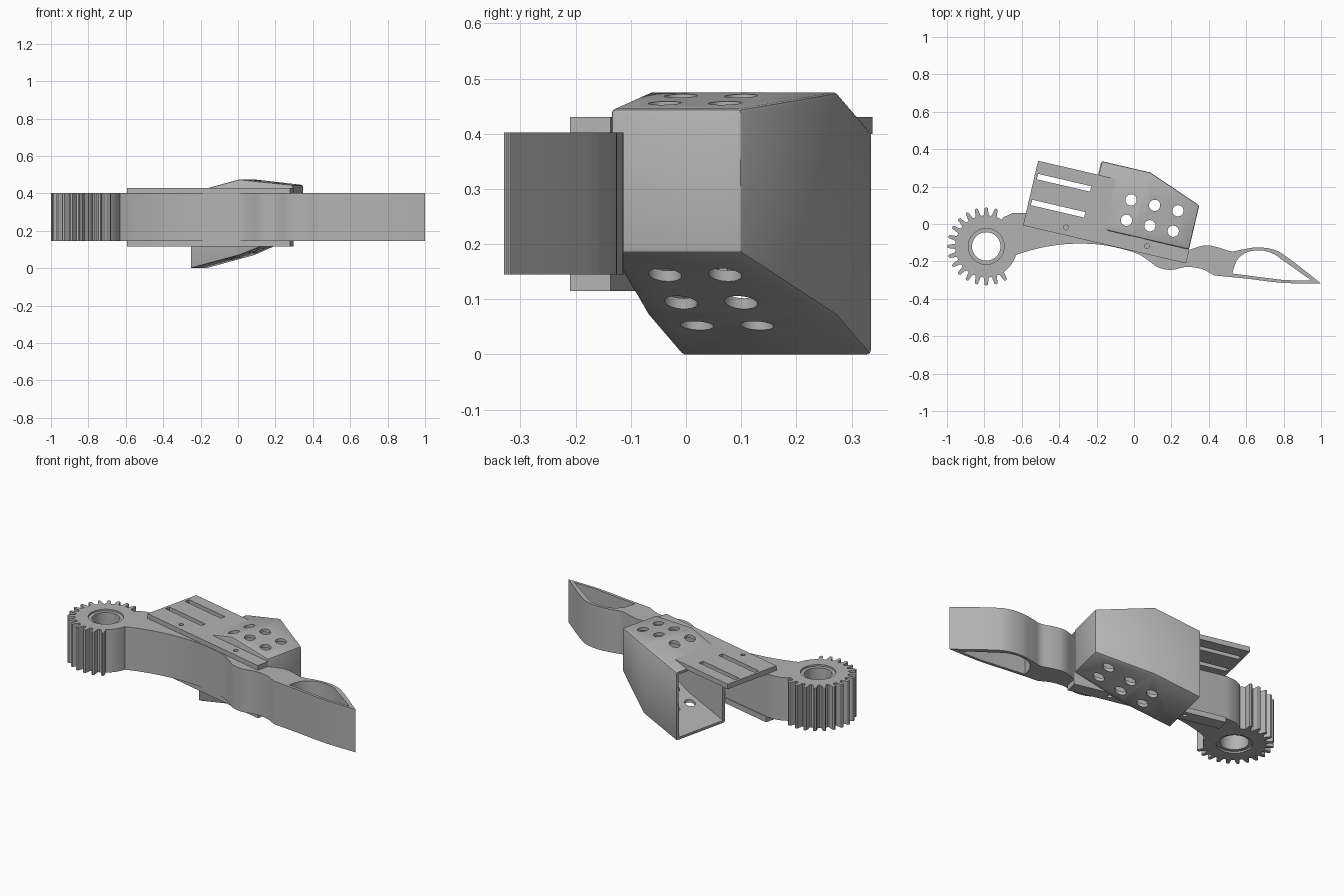
import bpy, bmesh, math
from mathutils import Vector, Matrix

cube = bpy.data.objects.get("Cube")
if cube:
    bpy.data.objects.remove(cube, do_unlink=True)

GREY = (0.45, 0.45, 0.45, 1)
mat = bpy.data.materials.new("light grey")
mat.use_nodes = True
mat.diffuse_color = GREY
mat.node_tree.nodes["Principled BSDF"].inputs["Base Color"].default_value = GREY

TILT = Matrix.Rotation(math.radians(-13.1), 4, 'Z')   # mount frame
Z0, Z1 = 0.145, 0.402                                 # arm height


def make(name, bm, frame=None):
    bmesh.ops.recalc_face_normals(bm, faces=bm.faces)
    if frame:
        bm.transform(frame)
    me = bpy.data.meshes.new(name)
    bm.to_mesh(me)
    bm.free()
    ob = bpy.data.objects.new(name, me)
    me.materials.append(mat)
    bpy.context.collection.objects.link(ob)
    return ob


def prism(name, pts, z0, z1, frame=None):
    bm = bmesh.new()
    face = bm.faces.new([bm.verts.new((x, y, z0)) for x, y in pts])
    up = bmesh.ops.extrude_face_region(bm, geom=[face])["geom"]
    bmesh.ops.translate(bm, vec=(0, 0, z1 - z0),
                        verts=[g for g in up if isinstance(g, bmesh.types.BMVert)])
    return make(name, bm, frame)


def disc(x, y, r, n=40):
    return [(x + r * math.cos(2 * math.pi * i / n), y + r * math.sin(2 * math.pi * i / n))
            for i in range(n)]


def smooth_path(pts, steps=6):
    """Catmull-Rom curve through the points."""
    p = [Vector(q) for q in pts]
    p = [2 * p[0] - p[1]] + p + [2 * p[-1] - p[-2]]
    out = []
    for a, b, c, d in zip(p, p[1:], p[2:], p[3:]):
        for k in range(steps):
            t = k / steps
            out.append(0.5 * (2 * b + (c - a) * t + (2 * a - 5 * b + 4 * c - d) * t * t
                              + (3 * b - a - 3 * c + d) * t ** 3))
    return [tuple(v) for v in out + [p[-2]]]


def select(ob):
    bpy.ops.object.select_all(action='DESELECT')
    ob.select_set(True)
    bpy.context.view_layer.objects.active = ob


def combine(ob, others, op='DIFFERENCE'):
    for other in others:
        m = ob.modifiers.new("cut", 'BOOLEAN')
        m.operation, m.solver, m.object = op, 'EXACT', other
        select(ob)
        bpy.ops.object.modifier_apply(modifier=m.name)
        bpy.data.objects.remove(other, do_unlink=True)


def finish(ob):
    select(ob)
    bpy.ops.object.shade_smooth_by_angle(angle=math.radians(30))


# Arm: curved front edge, straight back against the mount, pointed claw
front = smooth_path([(-0.75, -0.215), (-0.6, -0.155), (-0.45, -0.118), (-0.3, -0.105),
                     (-0.15, -0.115), (0, -0.152), (0.07, -0.19), (0.13, -0.232),
                     (0.2, -0.245), (0.28, -0.23), (0.36, -0.24), (0.43, -0.275)])
under = smooth_path([(0.6, -0.292), (0.8, -0.315), (1.0, -0.318)])
back = smooth_path([(1.0, -0.318), (0.83, -0.185), (0.75, -0.138), (0.66, -0.125),
                    (0.58, -0.136), (0.52, -0.146), (0.45, -0.125), (0.38, -0.114),
                    (0.29, -0.14)])[1:]
arm = prism("arm", front + under + back + [(-0.58, 0.06), (-0.65, 0.058), (-0.7, 0.035),
                                           (-0.74, -0.05)], Z0, Z1)
window = smooth_path([(0.525, -0.265), (0.55, -0.195), (0.6, -0.153), (0.67, -0.141),
                      (0.74, -0.157), (0.8, -0.197), (0.95, -0.303)])
window_cut = prism("window_cut", window + [(0.8, -0.3)], 0, 1)

# Gear: teeth stop where the arm joins
GX, GY, TEETH = -0.79, -0.12, 24
outline = []
for i in range(TEETH):
    a = 2 * math.pi * i / TEETH
    toothed = 60 <= math.degrees(a) <= 305
    for off, r in ((-0.5, 0.165), (-0.3, 0.168), (-0.16, 0.205), (0, 0.21),
                   (0.16, 0.205), (0.3, 0.168)):
        t = a + off * 2 * math.pi / TEETH
        r = r if toothed else 0.165
        outline.append((GX + r * math.cos(t), GY + r * math.sin(t)))
gear = prism("gear", outline, Z0, Z1)
combine(arm, [gear], 'UNION')
combine(arm, [window_cut,
              prism("bore", disc(GX, GY, 0.076), 0, 1),
              prism("recess_top", disc(GX, GY, 0.096), Z1 - 0.01, 1),
              prism("recess_bottom", disc(GX, GY, 0.096), 0, Z0 + 0.01)])
finish(arm)

# Mount plates: slotted top plate and narrow bottom strip
V0, V1, EDGE = -0.066, 0.288, -0.142
L, R = -0.576, 0.319
top_plate = prism("top_plate", [(L, EDGE), (R, EDGE), (R, V0), (-0.13, V0), (-0.13, 0.213),
                                (L, 0.213)], 0.4, 0.43, TILT)
bottom_strip = prism("bottom_strip", [(L, EDGE), (R, EDGE), (R, V0), (L, V0)],
                     0.115, 0.147, TILT)
combine(top_plate, [prism("slot", [(-0.56, v - 0.015), (-0.268, v - 0.015),
                                   (-0.268, v + 0.015), (-0.56, v + 0.015)], 0, 1, TILT)
                    for v in (0.13, -0.012)])
for plate in (top_plate, bottom_strip):
    combine(plate, [prism("screw_hole", disc(u, -0.1, 0.013, 20), 0, 1, TILT)
                    for u in (-0.35, 0.094)])
    finish(plate)

# Motor housing: bent tapering box, open at its outer end
bm = bmesh.new()
rings = []
for u, v1, low, high in ((-0.242, V1, 0, 0.405), (0.023, V1, 0.07, 0.475),
                         (0.317, 0.176, 0.185, 0.445)):
    rings.append([bm.verts.new((u, v, z)) for v, z in
                  ((V0, low), (v1, low), (v1, high), (V0, high))])
for a, b in zip(rings, rings[1:]):
    for i in range(4):
        j = (i + 1) % 4
        bm.faces.new((a[i], a[j], b[j], b[i]))
bm.faces.new(rings[-1])
housing = make("motor_housing", bm, TILT)
if sum((f.center - Vector((0.05, 0.07, 0.24))).dot(f.normal) for f in housing.data.polygons) < 0:
    housing.data.flip_normals()
bev = housing.modifiers.new("round", 'BEVEL')
bev.width, bev.segments = 0.008, 2
bev.limit_method, bev.angle_limit = 'ANGLE', math.radians(50)
shell = housing.modifiers.new("wall", 'SOLIDIFY')
shell.thickness, shell.offset, shell.use_even_offset = 0.018, -1, True
select(housing)
for m in ("round", "wall"):
    bpy.ops.object.modifier_apply(modifier=m)
combine(housing, [prism("vent_hole", disc(u, v, 0.03, 32), -1, 1, TILT)
                  for u in (-0.044, 0.085, 0.213) for v in (0.01, 0.122)])
finish(housing)
